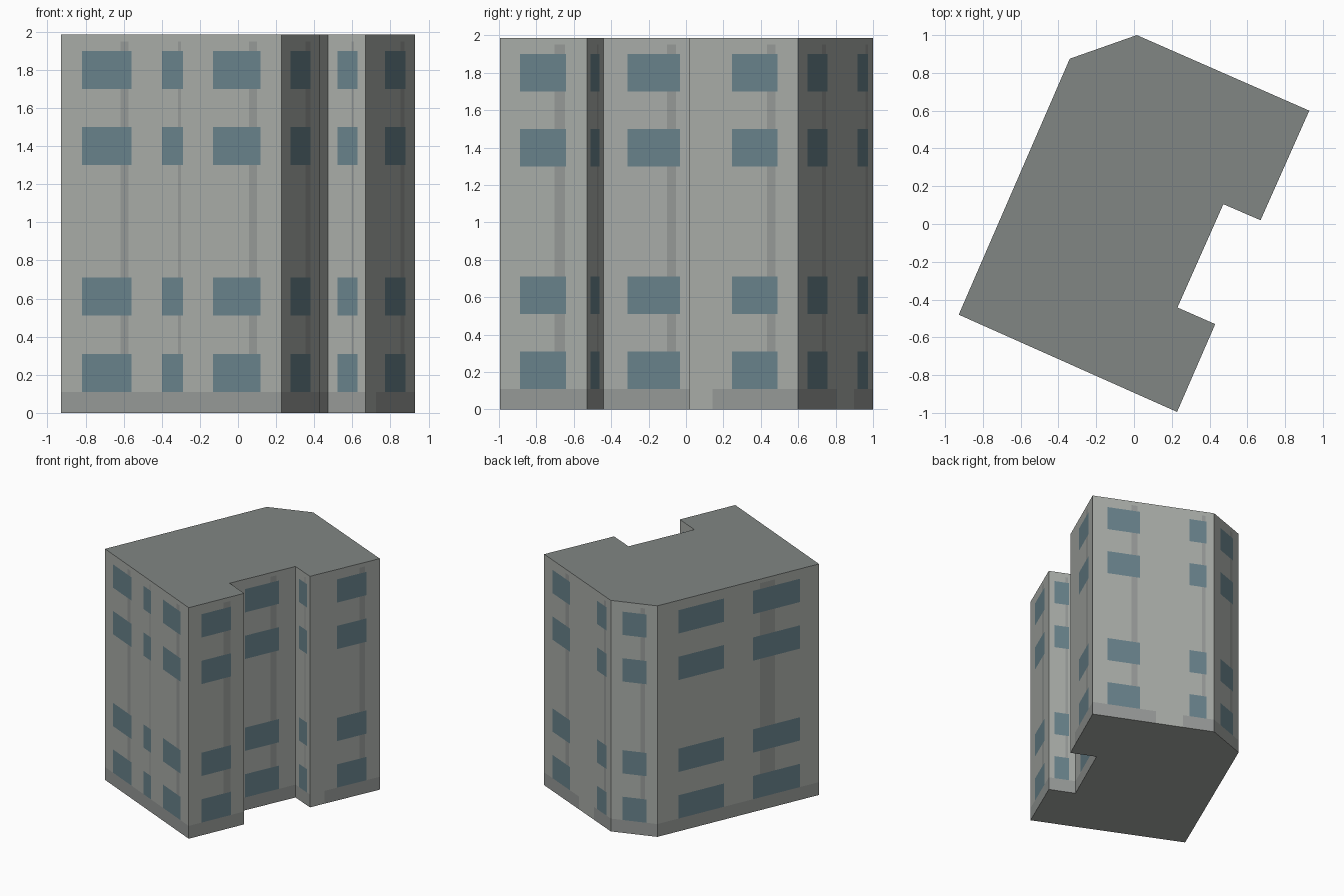
import bpy
import bmesh

if "Cube" in bpy.data.objects:
    bpy.data.objects.remove(bpy.data.objects["Cube"])

HEIGHT = 1.985
PLINTH_TOP = 0.11
STAIN_TOP = 1.95
FLOORS = [(0.11, 0.31), (0.51, 0.71), (1.30, 1.50), (1.70, 1.90)]

# Footprint, counter-clockwise from the left corner
PLAN = [(-0.928, -0.48), (0.228, -0.995), (0.43, -0.53), (0.23, -0.442),
        (0.473, 0.105), (0.67, 0.02), (0.928, 0.60), (0.015, 1.0), (-0.34, 0.875)]

# Per wall, as fractions of its length: windows, stains, plinth stretches
FULL = [(0, 1)]
WALLS = [
    ([(.095, .319), (.457, .552), (.69, .905)], [(.27, .305), (.53, .545), (.853, .888)], FULL),
    ([(.232, .76)], [(.63, .75)], FULL),
    ([(.22, .76)], [(.62, .72)], FULL),
    ([(.235, .75)], [(.62, .71)], FULL),
    ([(.25, .78)], [(.62, .69)], FULL),
    ([(.39, .81)], [(.71, .79)], [(.21, 1)]),
    ([(.123, .39), (.795, .935)], [(.32, .37), (.90, .93)], [(0, .52), (.745, 1)]),
    ([(.25, .765)], [(.64, .74)], FULL),
    ([(.13, .413), (.593, .883)], [(.636, .728)], FULL),
]

COLOURS = {
    "walls": (.40, .42, .395),
    "windows": (.14, .225, .26),
    "wall_stains": (.31, .325, .315),
    "plinth": (.31, .325, .315),
    "roof": (.22, .24, .23),
    "floor": (.40, .42, .395),
}
meshes = {name: bmesh.new() for name in COLOURS}


def inside(value, spans):
    return any(a < value < b for a, b in spans)


def part_at(u, z, windows, stains, plinths):
    if inside(z, FLOORS) and inside(u, windows):
        return "windows"
    if z < PLINTH_TOP:
        return "plinth" if inside(u, plinths) else "walls"
    if z < STAIN_TOP and inside(u, stains):
        return "wall_stains"
    return "walls"


def add_face(name, points):
    bm = meshes[name]
    bm.faces.new([bm.verts.new(p) for p in points])


# Facades: each wall is a flush grid, its cells sorted into parts
levels = sorted({0, HEIGHT, PLINTH_TOP, STAIN_TOP, *[z for f in FLOORS for z in f]})
for i, (windows, stains, plinths) in enumerate(WALLS):
    (ax, ay), (bx, by) = PLAN[i], PLAN[(i + 1) % len(PLAN)]
    cuts = sorted({0, 1, *[u for s in windows + stains + plinths for u in s]})

    def at(u, z):
        return (ax + (bx - ax) * u, ay + (by - ay) * u, z)

    for u0, u1 in zip(cuts, cuts[1:]):
        for z0, z1 in zip(levels, levels[1:]):
            name = part_at((u0 + u1) / 2, (z0 + z1) / 2, windows, stains, plinths)
            add_face(name, [at(u0, z0), at(u1, z0), at(u1, z1), at(u0, z1)])

# Flat roof and underside
add_face("roof", [(x, y, HEIGHT) for x, y in PLAN])
add_face("floor", [(x, y, 0) for x, y in reversed(PLAN)])

# Turn each part into an object
for name, bm in meshes.items():
    bmesh.ops.remove_doubles(bm, verts=bm.verts, dist=1e-5)
    mesh = bpy.data.meshes.new(name)
    bm.to_mesh(mesh)
    bm.free()
    mat = bpy.data.materials.new(name)
    mat.diffuse_color = (*COLOURS[name], 1)
    mat.use_nodes = True
    mat.node_tree.nodes["Principled BSDF"].inputs["Base Color"].default_value = mat.diffuse_color
    mesh.materials.append(mat)
    bpy.context.collection.objects.link(bpy.data.objects.new(name, mesh))
